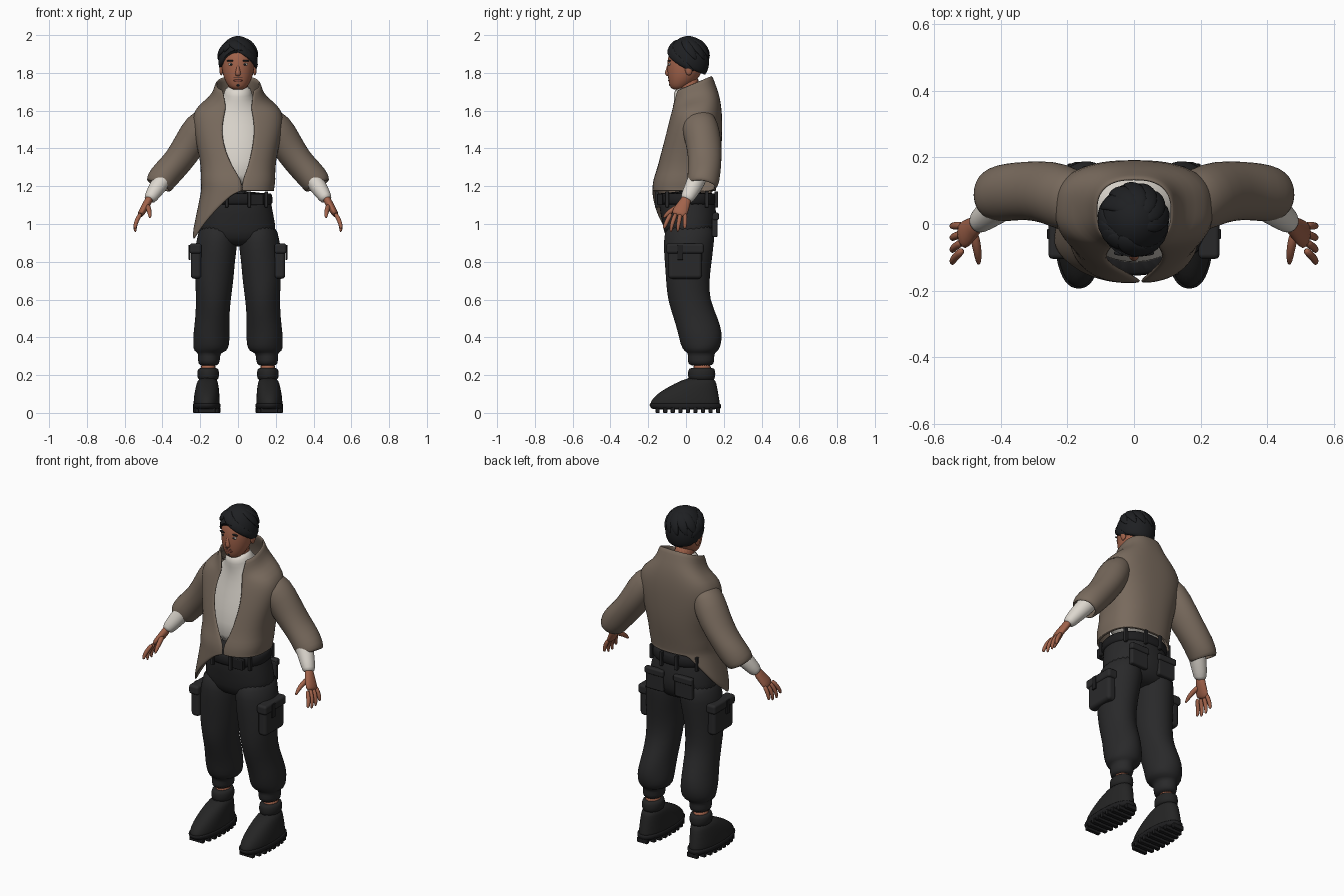
import bpy, bmesh
from math import sin, cos, pi, asin, radians, copysign
from mathutils import Vector, Matrix

if "Cube" in bpy.data.objects:
    bpy.data.objects.remove(bpy.data.objects["Cube"])


def material(name, r, g, b):
    m = bpy.data.materials.new(name)
    m.use_nodes = True
    m.diffuse_color = (r, g, b, 1)
    shader = m.node_tree.nodes["Principled BSDF"]
    shader.inputs["Base Color"].default_value = (r, g, b, 1)
    shader.inputs["Roughness"].default_value = .8
    return m


TAUPE = material("taupe_cloth", .19, .145, .11)
WHITE = material("off_white_knit", .72, .68, .62)
BLACK = material("black_cloth", .022, .022, .023)
BELT = material("belt_black", .013, .013, .014)
BOOT = material("boot_black", .018, .018, .018)
SKIN = material("skin", .36, .125, .07)
LIP = material("lip", .24, .07, .05)
HAIR = material("hair_black", .013, .014, .016)
EYE = material("eye_white", .6, .55, .5)


def finish(name, bm, mat, mirror=False, thick=0, subdiv=0, bevel=0, fix=True):
    """Turn a bmesh into a smooth object with the usual modifiers."""
    if fix:
        bmesh.ops.recalc_face_normals(bm, faces=bm.faces)
    mesh = bpy.data.meshes.new(name)
    bm.to_mesh(mesh)
    bm.free()
    mesh.materials.append(mat)
    for p in mesh.polygons:
        p.use_smooth = True
    ob = bpy.data.objects.new(name, mesh)
    bpy.context.collection.objects.link(ob)
    if mirror:
        ob.modifiers.new("mirror", "MIRROR").use_mirror_merge = False
    if thick:
        mod = ob.modifiers.new("thickness", "SOLIDIFY")
        mod.thickness, mod.offset = thick, -1
    if bevel:
        mod = ob.modifiers.new("bevel", "BEVEL")
        mod.width, mod.segments, mod.harden_normals = bevel, 3, True
    if subdiv:
        mod = ob.modifiers.new("smooth", "SUBSURF")
        mod.levels = mod.render_levels = subdiv
    return ob


def power(v, p):
    return copysign(abs(v) ** p, v)


def skin_grid(bm, rows, closed):
    """Bridge equal rows of points with quads."""
    grid = [[bm.verts.new(p) for p in row] for row in rows]
    n = len(grid[0])
    for a, b in zip(grid, grid[1:]):
        for j in range(n if closed else n - 1):
            k = (j + 1) % n
            bm.faces.new((a[j], b[j], b[k], a[k]))
    return grid


def loft(name, rings, mat, n=20, p=1, path=False, ref=(0, 1, 0), caps=True,
         tilt=0, ripple=0, subdiv=1, **kw):
    """Rings are x, y, z, half width, half depth; level or square to a path."""
    pts = [Vector(r[:3]) for r in rings]
    rows = []
    for i, (c, r) in enumerate(zip(pts, rings)):
        u, v = Vector((1, 0, 0)), Vector((0, 1, tilt))
        if path:
            t = pts[min(i + 1, len(pts) - 1)] - pts[max(i - 1, 0)]
            u = t.cross(Vector(ref)).normalized()
            v = u.cross(t).normalized()
        row = []
        for j in range(n):
            a = 2 * pi * j / n
            k = 1 + ripple * sin(3 * a + 2 * i)
            row.append(c + u * r[3] * k * power(sin(a), p) - v * r[4] * k * power(cos(a), p))
        rows.append(row)
    bm = bmesh.new()
    grid = skin_grid(bm, rows, True)
    if caps:
        bm.faces.new(grid[0])
        bm.faces.new(grid[-1])
    return finish(name, bm, mat, subdiv=subdiv, **kw)


def ball(name, at, size, mat, **kw):
    bm = bmesh.new()
    bmesh.ops.create_uvsphere(bm, u_segments=20, v_segments=12, radius=1,
                              matrix=Matrix.LocRotScale(Vector(at), None, Vector(size)))
    return finish(name, bm, mat, **kw)


def box(name, at, size, mat, bevel=.01, **kw):
    bm = bmesh.new()
    bmesh.ops.create_cube(bm, size=1, matrix=Matrix.LocRotScale(Vector(at), None, Vector(size)))
    return finish(name, bm, mat, bevel=bevel, **kw)


# Jacket: open front, standing collar, long tail on the right
# height, centre y, half width, half depth, collar tilt, opening edges
JACKET = [(1.745, .035, .12, .105, .4, -.085, .085), (1.7, .04, .13, .115, .35, -.075, .08),
          (1.66, .047, .155, .125, .3, -.065, .072), (1.625, .055, .215, .13, .12, -.065, .07),
          (1.57, .052, .245, .14, 0, -.075, .08), (1.48, .04, .235, .152, 0, -.088, .088),
          (1.38, .025, .21, .162, 0, -.065, .072), (1.29, .01, .195, .165, 0, -.02, .048),
          (1.235, -.005, .2, .17, 0, .02, .022), (1.19, -.01, .192, .168, 0, .02, .021)]
COLS, P = 44, .8


def jacket_row(z, cy, rx, ry, tilt, left, right, drop=0):
    first = asin(power(right / rx, 1 / P))
    last = 2 * pi + asin(power(left / rx, 1 / P))
    row = []
    for j in range(COLS + 1):
        a = first + (last - first) * j / COLS
        tail = max(0, 1 - abs(a - radians(285)) / radians(75)) * drop
        y = -ry * power(cos(a), P)
        row.append(((rx + .06 * tail) * power(sin(a), P), cy + y,
                    z + tilt * y - .015 * drop - .27 * tail))
    return row


rows = [jacket_row(*r) for r in JACKET]
rows += [jacket_row(*JACKET[-1], drop=d / 4) for d in range(1, 5)]
bm = bmesh.new()
skin_grid(bm, rows, False)
finish("jacket_body", bm, TAUPE, thick=.014, subdiv=1, fix=False)

loft("jacket_sleeves", [(.16, .06, 1.56, .06, .08), (.2, .075, 1.525, .085, .1),
     (.255, .095, 1.42, .087, .095), (.32, .1, 1.33, .078, .088), (.375, .098, 1.27, .08, .088),
     (.415, .088, 1.22, .078, .085), (.425, .085, 1.2, .068, .072)], TAUPE, path=True,
     caps=False, ripple=.03, thick=.012, mirror=True)

# Knitted roll-neck and its forearms
loft("shirt_body", [(0, 0, 1.735, .066, .066), (0, .008, 1.69, .073, .074),
     (0, .025, 1.655, .09, .088), (0, .045, 1.6, .15, .112), (0, .04, 1.5, .18, .132),
     (0, .025, 1.38, .18, .142), (0, .005, 1.2, .16, .13)], WHITE, n=28, tilt=.25)
loft("shirt_forearms", [(.33, .085, 1.33, .05, .05), (.38, .07, 1.26, .052, .052),
     (.43, .035, 1.19, .045, .046), (.466, .005, 1.135, .035, .037),
     (.47, 0, 1.125, .026, .028)], WHITE, path=True, mirror=True, ripple=.02)

# Hands
loft("palms", [(.462, .008, 1.15, .022, .026), (.48, -.008, 1.11, .022, .032),
     (.505, -.03, 1.07, .02, .044), (.522, -.04, 1.04, .016, .042)], SKIN,
     n=12, path=True, mirror=True)
for i, tip in enumerate((.975, .955, .957, .975)):
    y = -.076 + .024 * i
    loft("finger_%d" % (i + 1), [(.512, y, 1.06, .013, .013), (.537, y * 1.3, 1.02, .013, .013),
         (.546, y * 1.5, .985, .011, .011), (.543, y * 1.55, tip, .006, .006)],
         SKIN, n=8, path=True, mirror=True)
loft("thumbs", [(.482, -.02, 1.1, .016, .016), (.472, -.065, 1.08, .016, .015),
     (.467, -.1, 1.055, .013, .012), (.466, -.122, 1.03, .006, .006)],
     SKIN, n=8, path=True, ref=(1, 0, 0), mirror=True)

# Head and neck
loft("neck", [(0, .015, 1.8, .056, .06), (0, .015, 1.66, .06, .064)], SKIN)
loft("head", [(0, .01, 1.97, .05, .05), (0, .006, 1.93, .082, .09), (0, 0, 1.87, .089, .1),
     (0, -.005, 1.82, .086, .096), (0, -.012, 1.78, .078, .085), (0, -.025, 1.745, .062, .066),
     (0, -.04, 1.718, .042, .042), (0, -.04, 1.71, .02, .02)], SKIN, n=24)
loft("nose", [(0, -.09, 1.85, .008, .008), (0, -.094, 1.815, .011, .014),
     (0, -.096, 1.795, .018, .019), (0, -.092, 1.782, .012, .012)], SKIN, n=10)
ball("ears", (.088, .015, 1.82), (.011, .02, .033), SKIN, mirror=True)
ball("eyes", (.036, -.086, 1.845), (.015, .008, .007), EYE, mirror=True)
ball("irises", (.036, -.092, 1.845), (.006, .004, .006), HAIR, mirror=True)
ball("brows", (.038, -.087, 1.864), (.023, .008, .005), HAIR, mirror=True)
ball("mouth", (0, -.088, 1.76), (.024, .007, .007), LIP)
ball("moustache", (0, -.09, 1.774), (.025, .005, .003), HAIR)
ball("chin_beard", (0, -.085, 1.737), (.009, .004, .008), HAIR)

# Hair: a cap trimmed along the hairline, then swept locks
CENTRE, SIZE = Vector((0, .012, 1.865)), Vector((.104, .111, .13))
bm = bmesh.new()
bmesh.ops.create_uvsphere(bm, u_segments=32, v_segments=24, radius=1,
                          matrix=Matrix.LocRotScale(CENTRE, None, SIZE))
for v in bm.verts:
    line = 1.83 - .4 * v.co.y if v.co.y > -.04 else 1.846 - 1.3 * (v.co.y + .04)
    v.co.z = max(v.co.z, line)
finish("hair_cap", bm, HAIR)


def scalp(az, el, k):
    a, e = radians(az), radians(el)
    return CENTRE + k * SIZE * Vector((sin(a) * cos(e), -cos(a) * cos(e), sin(e)))


LOCKS = [(-40, 60, 5 + 16 * i, 26 - 8 * i) for i in range(7)]
LOCKS += [(-40, 55, -48 - 24 * i, 22 - 8 * i) for i in range(4)]
LOCKS += [(60 + 30 * i, 75, 110 + 28 * i, 5) for i in range(6)]
for i, (a0, e0, a1, e1) in enumerate(LOCKS):
    rings = []
    for t, k, w in ((0, .95, .012), (.3, 1, .03), (.65, 1.03, .03), (.9, 1.03, .018), (1.05, .99, .004)):
        rings.append((*scalp(a0 + (a1 - a0) * t, e0 + (e1 - e0) * t, k), w, w * .35))
    middle = Vector(rings[2][:3]) - CENTRE
    loft("hair_lock_%d" % (i + 1), rings, HAIR, n=8, path=True, ref=middle)

# Trousers
loft("trouser_hips", [(0, 0, 1.18, .168, .145), (0, .005, 1.1, .176, .15), (0, .022, 1.0, .2, .146),
     (0, .02, .92, .2, .13), (0, .02, .88, .1, .08)], BLACK, n=32, p=.9)
loft("trouser_legs", [(.1, .025, 1.02, .1, .135), (.113, .016, .9, .112, .135),
     (.122, .01, .8, .107, .125), (.127, .008, .7, .102, .115), (.13, .015, .6, .092, .112),
     (.135, .052, .5, .09, .118), (.142, .075, .42, .097, .118), (.142, .08, .36, .097, .108),
     (.145, .08, .325, .088, .09), (.153, .08, .318, .056, .068), (.154, .08, .28, .06, .072),
     (.155, .08, .245, .052, .066)], BLACK, ripple=.02, n=24, mirror=True)
box("cargo_pockets", (.222, -.005, .8), (.056, .18, .18), BLACK, bevel=.02, mirror=True)
box("cargo_flaps", (.225, -.005, .87), (.064, .2, .055), BLACK, bevel=.015, mirror=True)
box("flap_straps", (.256, -.03, .85), (.01, .03, .08), BELT, bevel=.003, mirror=True)
box("back_pockets", (.095, .152, .99), (.115, .03, .12), BLACK, mirror=True)
box("back_pocket_flaps", (.095, .157, 1.04), (.125, .034, .04), BLACK, mirror=True)

# Belt with loops and buckle
loft("belt", [(0, .003, z, .182 + d, .157 + d) for z, d in
     ((1.165, -.006), (1.16, 0), (1.105, .003), (1.1, -.004))], BELT, n=32, p=.9)
box("buckle", (.1, -.138, 1.13), (.07, .03, .06), BELT, bevel=.005)
for i, (x, y) in enumerate(((.06, -.155), (.15, -.1), (.15, .11), (.05, .16))):
    box("belt_loops_%d" % (i + 1), (x, y, 1.13), (.018, .02, .085), BLACK, bevel=.004, mirror=True)

# Boots with padded ankles, lugged soles and laces
loft("ankles", [(.158, .085, .28, .046, .055), (.158, .085, .15, .046, .055)], SKIN, mirror=True)
loft("boot_uppers", [(.16, .083, .19, .046, .068), (.162, .05, .155, .058, .112),
     (.164, .018, .115, .065, .152), (.166, -.003, .075, .069, .18), (.166, -.006, .04, .07, .188),
     (.166, -.004, .03, .066, .182)], BOOT, p=.9, n=24, mirror=True)
loft("boot_soles", [(.166, -.005, .052, .072, .19), (.166, -.004, .046, .075, .194),
     (.166, 0, .022, .073, .186), (.166, .002, .018, .066, .178)], BELT, p=.85, n=24, mirror=True)
loft("ankle_pads", [(.158, .083, z, .055 + d, .07 + d) for z, d in
     ((.238, -.012), (.235, 0), (.205, .005), (.178, 0), (.172, -.012))], BOOT, mirror=True)
for i in range(9):
    y = -.15 + .04 * i
    width = .145 * (1 - abs(y / .21) ** 3)
    box("sole_lug_%d" % (i + 1), (.166, y, .014), (width, .022, .028), BELT, bevel=.004, mirror=True)
for i in range(4):
    y, z = -.085 + .03 * i, .125 + .017 * i
    loft("lace_%d" % (i + 1), [(.125, y + .03, z - .005, .005, .005), (.163, y, z + .012, .005, .005),
         (.2, y + .03, z - .005, .005, .005)], BELT, n=6, path=True, mirror=True)
